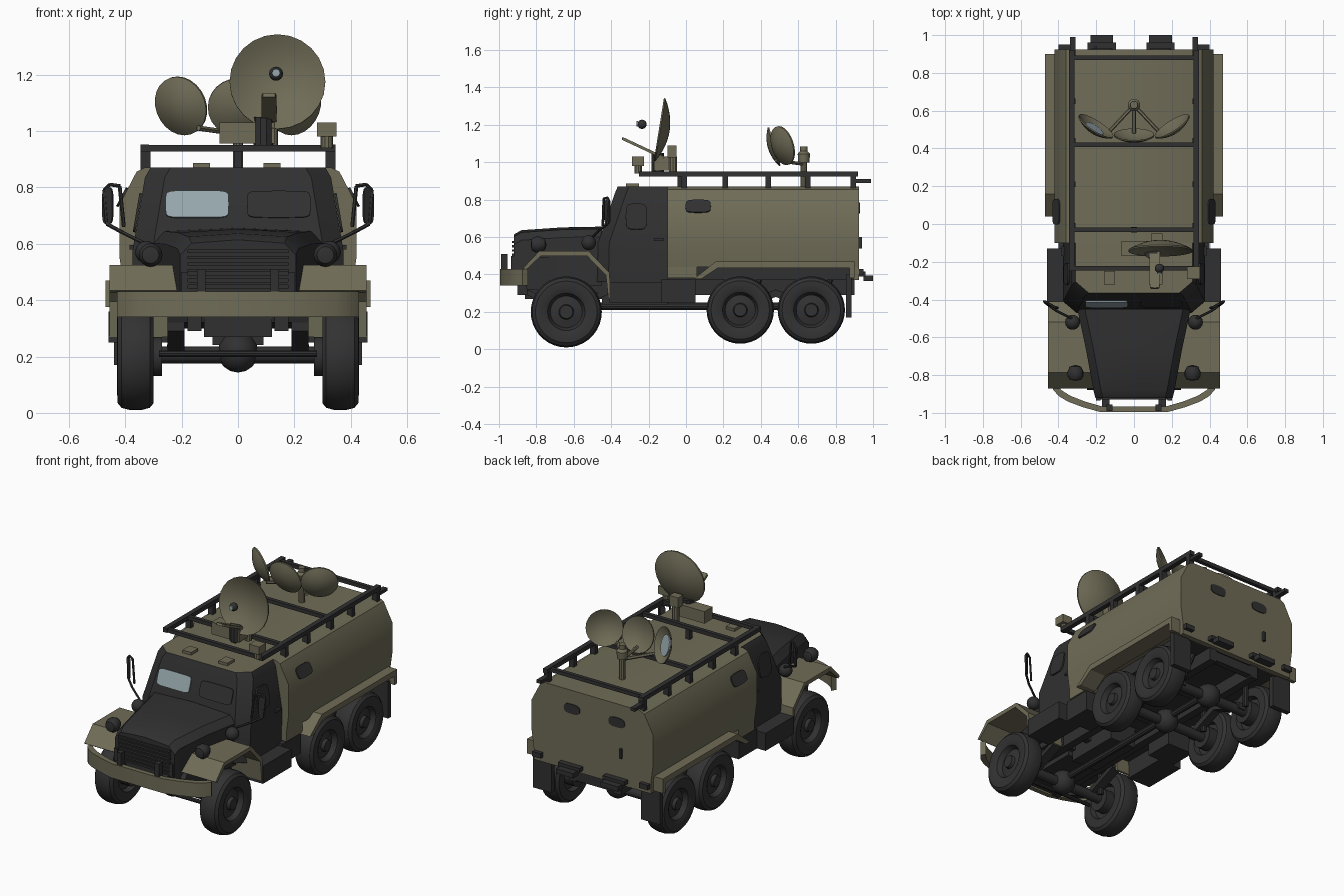
import bpy, bmesh, math
from mathutils import Vector

if "Cube" in bpy.data.objects:
    bpy.data.objects.remove(bpy.data.objects["Cube"])

def mat(name, c):
    m = bpy.data.materials.new(name)
    m.diffuse_color = (*c, 1)
    m.use_nodes = True
    m.node_tree.nodes["Principled BSDF"].inputs["Base Color"].default_value = m.diffuse_color
    return m

OLIVE = mat("olive_paint", (0.16, 0.15, 0.095))
DARK = mat("dark_paint", (0.03, 0.03, 0.031))
TYRE = mat("tyre_rubber", (0.032, 0.032, 0.032))
GLASS = mat("pale_glass", (0.31, 0.39, 0.42))

def mk(name, verts, faces, m, top=None):
    me = bpy.data.meshes.new(name)
    bm = bmesh.new()
    vs = [bm.verts.new(v) for v in verts]
    for f in faces:
        bm.faces.new([vs[i] for i in f])
    bmesh.ops.remove_doubles(bm, verts=bm.verts, dist=1e-5)
    bmesh.ops.recalc_face_normals(bm, faces=bm.faces)
    me.materials.append(m)
    if top:                       # upward faces take a second colour
        me.materials.append(top)
        for f in bm.faces:
            f.material_index = int(f.normal.z > 0.9)
    bm.to_mesh(me)
    bm.free()
    me.shade_smooth()
    me.set_sharp_from_angle(angle=math.radians(32))
    o = bpy.data.objects.new(name, me)
    bpy.context.collection.objects.link(o)
    return o

def loft(name, rings, m, top=None):
    n = len(rings[0])
    verts = [v for r in rings for v in r]
    faces = [(k*n+i, k*n+(i+1) % n, (k+1)*n+(i+1) % n, (k+1)*n+i)
             for k in range(len(rings)-1) for i in range(n)]
    faces += [tuple(range(n)), tuple(range(len(verts)-n, len(verts)))]
    return mk(name, verts, faces, m, top)

def rect(x0, x1, y0, y1, z):
    return [(x0, y0, z), (x1, y0, z), (x1, y1, z), (x0, y1, z)]

def box(name, x0, x1, y0, y1, z0, z1, m):
    return loft(name, [rect(x0, x1, y0, y1, z0), rect(x0, x1, y0, y1, z1)], m)

def prism_x(name, prof, x0, x1, m):
    return loft(name, [[(x, y, z) for y, z in prof] for x in (x0, x1)], m)

def lathe(name, prof, origin, axis, m, n=16):
    q = Vector(axis).to_track_quat('Z', 'Y')
    verts = [Vector(origin) + q @ Vector((r*math.cos(2*math.pi*i/n), r*math.sin(2*math.pi*i/n), h))
             for r, h in prof for i in range(n)]
    out = []
    for k in range(len(prof)-1):
        for i in range(n):
            f = (k*n+i, k*n+(i+1) % n, (k+1)*n+(i+1) % n, (k+1)*n+i)
            if prof[k][0] == 0:          # triangles at the poles
                f = (k*n, f[2], f[3])
            elif prof[k+1][0] == 0:
                f = (f[0], f[1], (k+1)*n)
            out.append(f)
    return mk(name, verts, out, m)

def rod(name, p, q, r, m, n=10):
    d = Vector(q) - Vector(p)
    return lathe(name, [(0, 0), (r, 0), (r, d.length), (0, d.length)], p, d, m, n)

def ball(name, c, r, m):
    prof = [(r*math.sin(math.pi*i/8) if 0 < i < 8 else 0, -r*math.cos(math.pi*i/8)) for i in range(9)]
    return lathe(name, prof, c, (0, 0, 1), m, 14)

def dish(name, c, r, depth, axis, m):
    # c is the centre of the rim, concave side looks along axis
    steps = [i/6 for i in range(7)]
    prof = [(r*t, depth*(t*t-1)) for t in steps] + [(r*t, depth*(t*t-1)-0.008) for t in reversed(steps)]
    return lathe(name, prof, c, axis, m, 24)

def plate(name, c, u, v, w, h, m, t=0.008, n=20, p=4):
    # rounded plate spanned by directions u and v
    u, v, c = Vector(u).normalized(), Vector(v).normalized(), Vector(c)
    nr = u.cross(v) * t / 2
    sgn = lambda a: math.copysign(abs(a)**(2/p), a)
    ring = [c + u*(w/2*sgn(math.cos(2*math.pi*i/n))) + v*(h/2*sgn(math.sin(2*math.pi*i/n))) for i in range(n)]
    return loft(name, [[a - nr for a in ring], [a + nr for a in ring]], m)

# Rear body
sec = [(-.405, .44), (-.42, .55), (-.42, .74), (-.36, .855), (-.33, .87)]
sec = sec + [(-x, z) for x, z in reversed(sec)]
loft("rear_body", [[(x, y, z) for x, z in sec] for y in (-.1, .925)], OLIVE)
box("body_front_skirt", -.405, .405, -.1, .06, .38, .44, OLIVE)
box("body_rear_skirt", -.405, .405, .895, .925, .37, .44, OLIVE)
box("body_underside", -.33, .33, -.1, .9, .37, .445, DARK)
for x in (-.17, .14):
    plate("rear_window", (x, .926, .755), (1, 0, 0), (0, 0, 1), .11, .06, DARK, p=3)
    box("rear_step", x-.075, x+.075, .92, .96, .39, .415, DARK)
    box("rear_lamp", x-.06, x+.06, .95, 1.0, .365, .395, DARK)
box("rear_door_handle", -.21, -.195, .925, .94, .54, .60, DARK)
for x in (-.37, .37):
    box("rear_corner_lamp", x-.03, x+.03, .92, .95, .40, .43, DARK)

# Cab
def cab_ring(w, y0, z):
    return [(-w, -.1, z), (-w, y0+.06, z), (-w+.07, y0, z), (w-.07, y0, z), (w, y0+.06, z), (w, -.1, z)]
loft("cab", [cab_ring(.37, -.475, .36), cab_ring(.375, -.47, .57), cab_ring(.33, -.38, .835),
             cab_ring(.31, -.365, .87)], DARK, OLIVE)
plate("windscreen_window", (-.145, -.424, .74), (1, 0, 0), (0, .09, .265), .225, .10, GLASS, p=7)
plate("windscreen_shutter", (.145, -.423, .74), (1, 0, 0), (0, .09, .265), .225, .10, DARK, t=.005, p=7)
for x in (-.13, .12):
    box("roof_vent", x-.03, x+.03, -.32, -.25, .868, .887, OLIVE)

# Hood, grille and engine bay
def hood_ring(y, w, zt, zb):
    return [(-w, y, zb), (-w, y, zt-.05), (-w+.04, y, zt-.008), (0, y, zt+.004), (w-.04, y, zt-.008),
            (w, y, zt-.05), (w, y, zb)]
loft("hood", [hood_ring(-.92, .205, .61, .40), hood_ring(-.88, .215, .633, .36),
              hood_ring(-.66, .255, .648, .34), hood_ring(-.45, .30, .652, .34)], DARK)
for i in range(7):
    box("grille_slat", -.18, .18, -.93, -.915, .43+i*.023, .442+i*.023, DARK)
prism_x("engine_bay", [(-.88, .40), (-.80, .49), (-.50, .49), (-.42, .42), (-.42, .30), (-.85, .32)], -.25, .25, DARK)

# Curved front bumper
arc = [(-.43, -.875), (-.40, -.91), (-.35, -.94), (-.27, -.97), (-.18, -.995)]
arc = arc + [(-x, y) for x, y in reversed(arc)]
outline = arc + [(x*.96, y+.03) for x, y in reversed(arc)]
loft("front_bumper", [[(x, y, z) for x, y in outline] for z in (.34, .43)], OLIVE)

for s in (-1, 1):
    # Fenders
    prism_x("front_fender", [(-.87, .435), (-.785, .525), (-.52, .525), (-.41, .41), (-.40, .27), (-.415, .27),
            (-.428, .395), (-.53, .50), (-.775, .50), (-.855, .425)], s*.21, s*.455, OLIVE)
    prism_x("rear_fender", [(.04, .375), (.16, .47), (.90, .47), (.90, .38), (.875, .38), (.875, .435),
            (.17, .435), (.08, .375)], s*.36, s*.47, OLIVE)
    box("mud_flap", s*.31, s*.44, .855, .885, .17, .40, DARK)
    # Steps and boxes between the axles
    box("running_board", s*.30, s*.46, -.41, -.13, .25, .36, DARK)
    box("storage_box", s*.22, s*.40, -.13, .05, .25, .375, DARK)
    # Door and side windows
    plate("door_window", (s*.357, -.265, .71), (0, 1, 0), (s*-.045, 0, .265), .115, .14, DARK, t=.009)
    plate("side_window", (s*.411, .065, .765), (0, 1, 0), (s*-.06, 0, .115), .135, .075, DARK, t=.009)
    box("door_handle", s*.37, s*.385, -.17, -.12, .58, .595, DARK)
    # Lamps and bumper hooks
    lathe("headlight", [(0, -.045), (.03, -.04), (.042, -.02), (.042, .005), (.03, .03), (0, .04)],
          (s*.31, -.785, .56), (0, 1, 0), DARK)
    ball("side_horn", (s*.325, -.52, .57), .04, DARK)
    box("tow_hook", s*.13-.015, s*.13+.015, -.99, -.955, .42, .51, DARK)
    box("bumper_bracket", s*.15-.02, s*.15+.02, -.97, -.86, .36, .42, DARK)
    box("grille_guard", s*.19-.012, s*.19+.012, -.935, -.90, .42, .50, DARK)
    # Mirrors
    pts = [(.33, -.50, .60), (.41, -.46, .64), (.465, -.42, .67), (.475, -.41, .79), (.455, -.42, .81),
           (.42, -.44, .805), (.405, -.445, .66)]
    for a, b in zip(pts, pts[1:]):
        rod("mirror_arm", (s*a[0], *a[1:]), (s*b[0], *b[1:]), .007, DARK, 6)
    plate("mirror", (s*.462, -.42, .735), (s*.8, .6, 0), (0, 0, 1), .045, .13, DARK)
    # Chassis
    box("chassis_rail", s*.13, s*.18, -.90, .90, .29, .37, DARK)
    for y in (-.64, .29, .67):
        rz = .20 if y < 0 else .21
        k = 1 if y < 0 else .18/.19
        prof = [(0, .055), (.035, .055), (.04, .035), (.085, .025), (.10, .055), (.125, .066), (.165, .064),
                (.182, .05), (.19, .02), (.19, -.02), (.182, -.05), (.165, -.064), (.11, -.064), (.10, -.035), (0, -.03)]
        lathe("wheel", [(r*k, h) for r, h in prof], (s*.363, y, rz), (s, 0, 0), TYRE, 36)
        rod("shock_absorber", (s*.24, y+.05, rz), (s*.2, y+.1, .38), .018, DARK)
        rod("brake_drum", (s*.27, y, rz), (s*.34, y, rz), .07, DARK, 16)
    prism_x("front_leaf_spring", [(-.85, .32), (-.64, .23), (-.42, .32), (-.42, .29), (-.64, .20), (-.85, .29)],
            s*.19, s*.25, DARK)
    prism_x("rear_leaf_spring", [(.25, .23), (.48, .32), (.71, .23), (.71, .19), (.48, .28), (.25, .19)],
            s*.20, s*.25, DARK)
    # Roof rack side rail
    box("rack_rail", s*.315, s*.345, -.25, .92, .925, .952, DARK)
    for y in (-.01, .21, .44, .65, .895):
        box("rack_post", s*.31, s*.345, y-.015, y+.015, .86, .93, DARK)
    box("rack_end", s*.31, s*.34, .90, .99, .89, .91, DARK)

# Axles, differentials, drive line
for y in (-.64, .29, .67):
    rod("axle", (-.33, y, .205), (.33, y, .205), .03, DARK, 12)
    ball("differential", (0, y, .215), .072, DARK)
rod("steering_rod", (-.28, -.74, .21), (.28, -.74, .21), .012, DARK)
rod("drive_shaft", (0, -.64, .23), (0, .67, .23), .02, DARK)
box("engine_sump", -.12, .12, -.86, -.45, .27, .36, DARK)
box("gearbox", -.09, .09, -.45, -.1, .24, .36, DARK)
for y in (-.3, .1, .48, .88):
    box("chassis_crossmember", -.18, .18, y-.02, y+.02, .30, .36, DARK)

# Roof rack cross bars
for y in (-.235, -.03, .42, .88):
    box("rack_crossbar", -.34, .34, y-.012, y+.012, .927, .95, DARK)
box("rack_center_post", -.015, .015, -.045, -.015, .865, .93, DARK)

# Corner sensor
box("corner_sensor", .28, .35, -.29, -.225, .98, 1.03, OLIVE)
rod("corner_sensor_base", (.315, -.255, .94), (.315, -.255, .985), .022, OLIVE)

# Large dish with feed
dish("large_dish", (.14, -.145, 1.175), .17, .05, (0, -1, .16), OLIVE)
ball("dish_feed", (.135, -.235, 1.203), .025, DARK)
plate("feed_lens", (.135, -.26, 1.206), (1, 0, 0), (0, 0, 1), .028, .028, GLASS, p=2)
plate("feed_arm", (.11, -.228, 1.075), (1, 0, 0), (0, -.235, .11), .055, .25, OLIVE, t=.015, p=8)
box("dish_base", -.065, .13, -.17, -.09, .955, 1.03, OLIVE)
rod("dish_pedestal", (.09, -.15, .95), (.09, -.15, 1.05), .035, DARK)
rod("dish_mount", (.12, -.07, .93), (.12, -.07, 1.03), .022, OLIVE)
box("dish_mount_head", .09, .15, -.10, -.05, 1.025, 1.09, OLIVE)

# Rear group of three small dishes around a feed mast
dish("left_dish", (-.2, .52, 1.09), .107, .035, (.52, .80, .25), OLIVE)
dish("right_dish", (.2, .52, 1.09), .107, .035, (-.52, .80, .25), OLIVE)
dish("center_dish", (0, .475, 1.085), .107, .03, (0, 1, .3), OLIVE)
n = Vector((.52, .80, .25)).normalized()
u = n.cross(Vector((0, 0, 1))).normalized()
plate("dish_glass", Vector((-.2, .52, 1.09)) - n*.02, u, n.cross(u), .11, .13, GLASS, p=2)
rod("feed_mast", (0, .63, .87), (0, .63, 1.03), .018, OLIVE)
lathe("feed_mast_head", [(0, 0), (.03, 0), (.033, .045), (.02, .06), (.02, .085), (0, .085)], (0, .63, 1.0), (0, 0, 1), OLIVE)
for x in (-.14, 0, .14):
    rod("small_dish_bracket", (0, .63, .99), (x, .48, 1.01), .01, OLIVE, 6)
